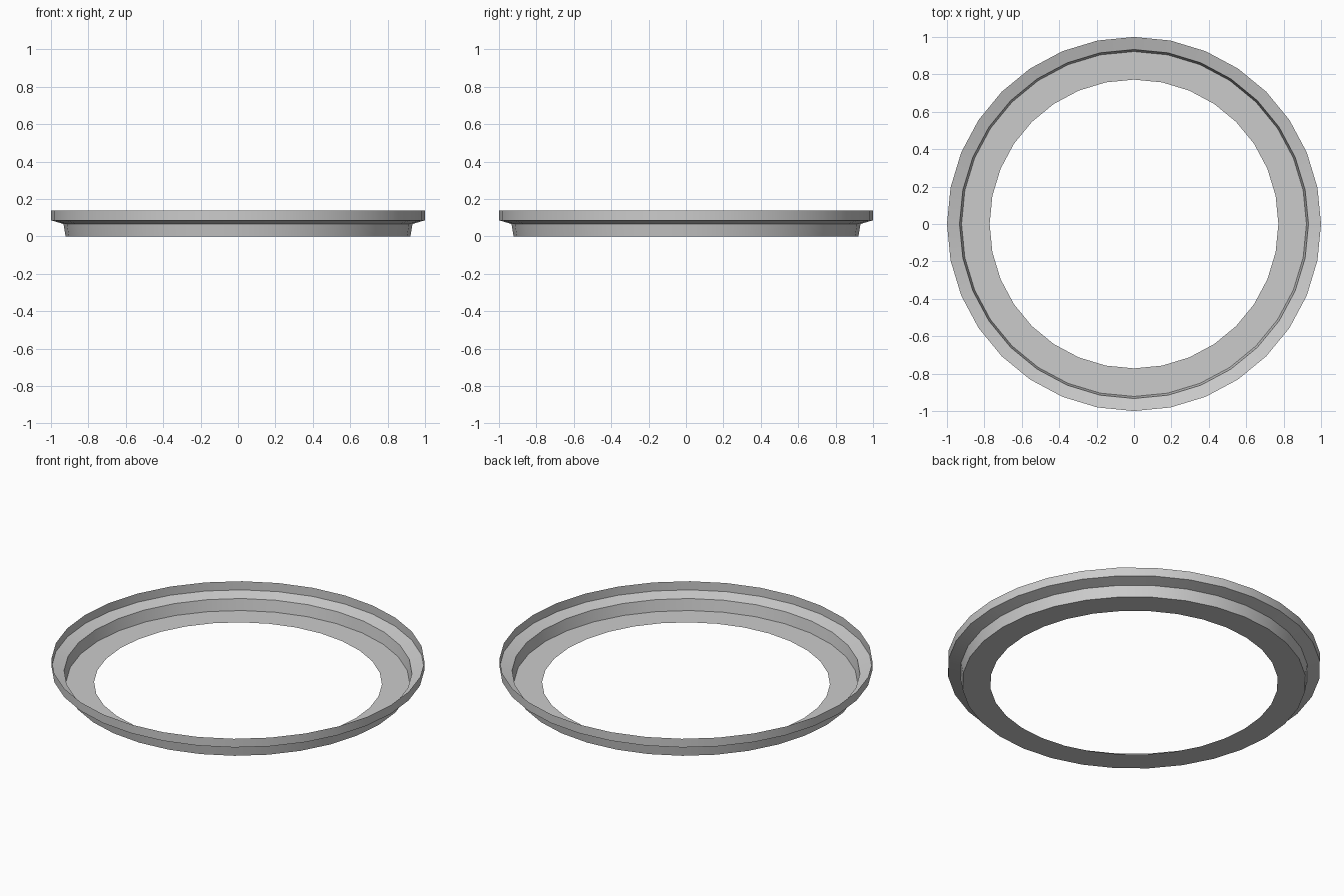
import bpy, bmesh, math

if "Cube" in bpy.data.objects:
    bpy.data.objects.remove(bpy.data.objects["Cube"])

SIDES = 32
# Thin-sheet cross-section (radius, height): floor, lower wall, sloped ledge, rim
PROFILE = [(0.772, 0.0), (0.922, 0.0), (0.933, 0.066), (1.0, 0.086), (1.0, 0.137)]

# Sweep the cross-section around z
bm = bmesh.new()
rings = []
for r, z in PROFILE:
    rings.append([bm.verts.new((r * math.cos(2 * math.pi * i / SIDES),
                                r * math.sin(2 * math.pi * i / SIDES), z))
                  for i in range(SIDES)])
for a, b in zip(rings, rings[1:]):
    for i in range(SIDES):
        j = (i + 1) % SIDES
        bm.faces.new((a[i], b[i], b[j], a[j]))

# Make the sheet face outward and down
bm.normal_update()
bm.faces.ensure_lookup_table()
if bm.faces[0].normal.z > 0:
    bmesh.ops.reverse_faces(bm, faces=bm.faces[:])

mesh = bpy.data.meshes.new("stepped_ring")
bm.to_mesh(mesh)
bm.free()
ring = bpy.data.objects.new("stepped_ring", mesh)
bpy.context.collection.objects.link(ring)

# Smooth around the ring, sharp at the steps
bpy.context.view_layer.objects.active = ring
ring.select_set(True)
bpy.ops.object.shade_smooth_by_angle(angle=math.radians(30))
